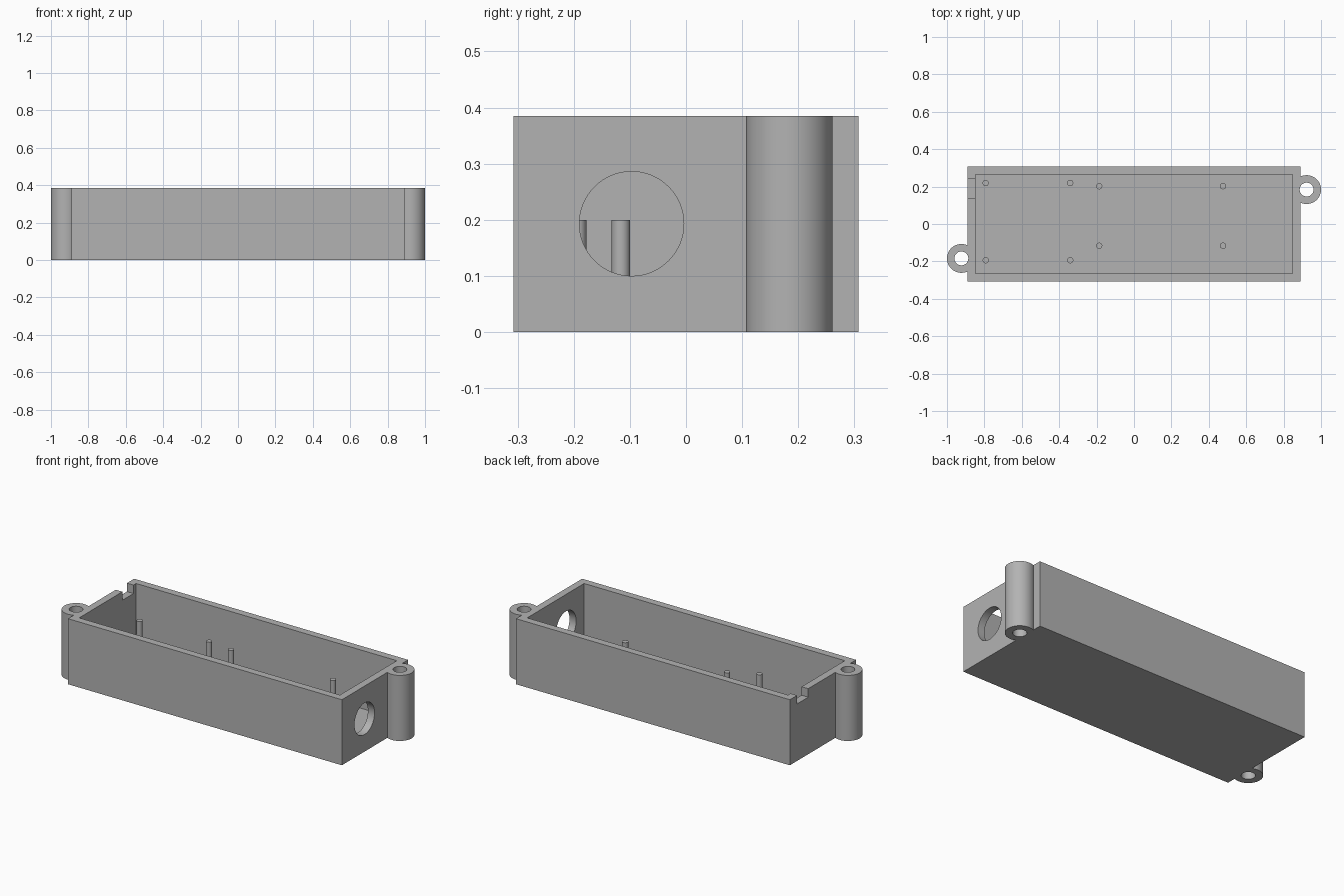
import bpy
import math

cube = bpy.data.objects.get("Cube")
if cube:
    bpy.data.objects.remove(cube, do_unlink=True)

# Overall sizes
HX, HY, H = 0.89, 0.307, 0.385
WALL = 0.043
LUG_X, LUG_Y, LUG_R, BORE_R = 0.923, 0.184, 0.077, 0.037

grey = bpy.data.materials.new("plain_grey")
grey.use_nodes = True
colour = (0.45, 0.45, 0.45, 1)
grey.diffuse_color = colour
grey.node_tree.nodes["Principled BSDF"].inputs["Base Color"].default_value = colour


def finish(name):
    obj = bpy.context.object
    obj.name = name
    obj.data.materials.append(grey)
    return obj


def block(name, low, high):
    centre = [(a + b) / 2 for a, b in zip(low, high)]
    bpy.ops.mesh.primitive_cube_add(size=1, location=centre)
    obj = finish(name)
    obj.scale = [b - a for a, b in zip(low, high)]
    bpy.ops.object.transform_apply(location=False, rotation=False, scale=True)
    return obj


def rod(name, x, y, z0, z1, radius, sides=64):
    bpy.ops.mesh.primitive_cylinder_add(vertices=sides, radius=radius, depth=z1 - z0,
                                        location=(x, y, (z0 + z1) / 2))
    return finish(name)


def combine(target, tool, operation):
    mod = target.modifiers.new(tool.name, 'BOOLEAN')
    mod.operation = operation
    mod.solver = 'EXACT'
    mod.object = tool
    bpy.context.view_layer.objects.active = target
    bpy.ops.object.modifier_apply(modifier=mod.name)
    bpy.data.objects.remove(tool, do_unlink=True)


def smooth(obj):
    bpy.ops.object.select_all(action='DESELECT')
    obj.select_set(True)
    bpy.context.view_layer.objects.active = obj
    bpy.ops.object.shade_smooth_by_angle(angle=math.radians(30))


# Case body with a screw lug at two opposite corners
case = block("case", (-HX, -HY, 0), (HX, HY, H))
for s in (-1, 1):
    combine(case, rod("lug", s * LUG_X, s * LUG_Y, 0, H, LUG_R), 'UNION')

# Hollow interior
combine(case, block("cavity", (-HX + WALL, -HY + WALL, WALL),
                    (HX - WALL, HY - WALL, H + 0.1)), 'DIFFERENCE')

# Lug bores
for s in (-1, 1):
    combine(case, rod("bore", s * LUG_X, s * LUG_Y, -0.1, H + 0.1, BORE_R), 'DIFFERENCE')

# Round port in the left end wall
bpy.ops.mesh.primitive_cylinder_add(vertices=64, radius=0.093, depth=0.2,
                                    location=(HX, -0.097, 0.193),
                                    rotation=(0, math.pi / 2, 0))
combine(case, finish("port"), 'DIFFERENCE')

# Cable notch in the rim of the right end wall
combine(case, block("notch", (-HX - 0.05, 0.137, H - 0.05),
                    (-HX + WALL + 0.02, 0.24, H + 0.1)), 'DIFFERENCE')
smooth(case)

# Two sets of four board pegs standing on the floor
for xs, ys in (((-0.793, -0.341), (-0.194, 0.219)),
               ((-0.186, 0.476), (-0.116, 0.202))):
    for x in xs:
        for y in ys:
            smooth(rod("board_peg", x, y, WALL - 0.01, 0.2, 0.0165, 32))
